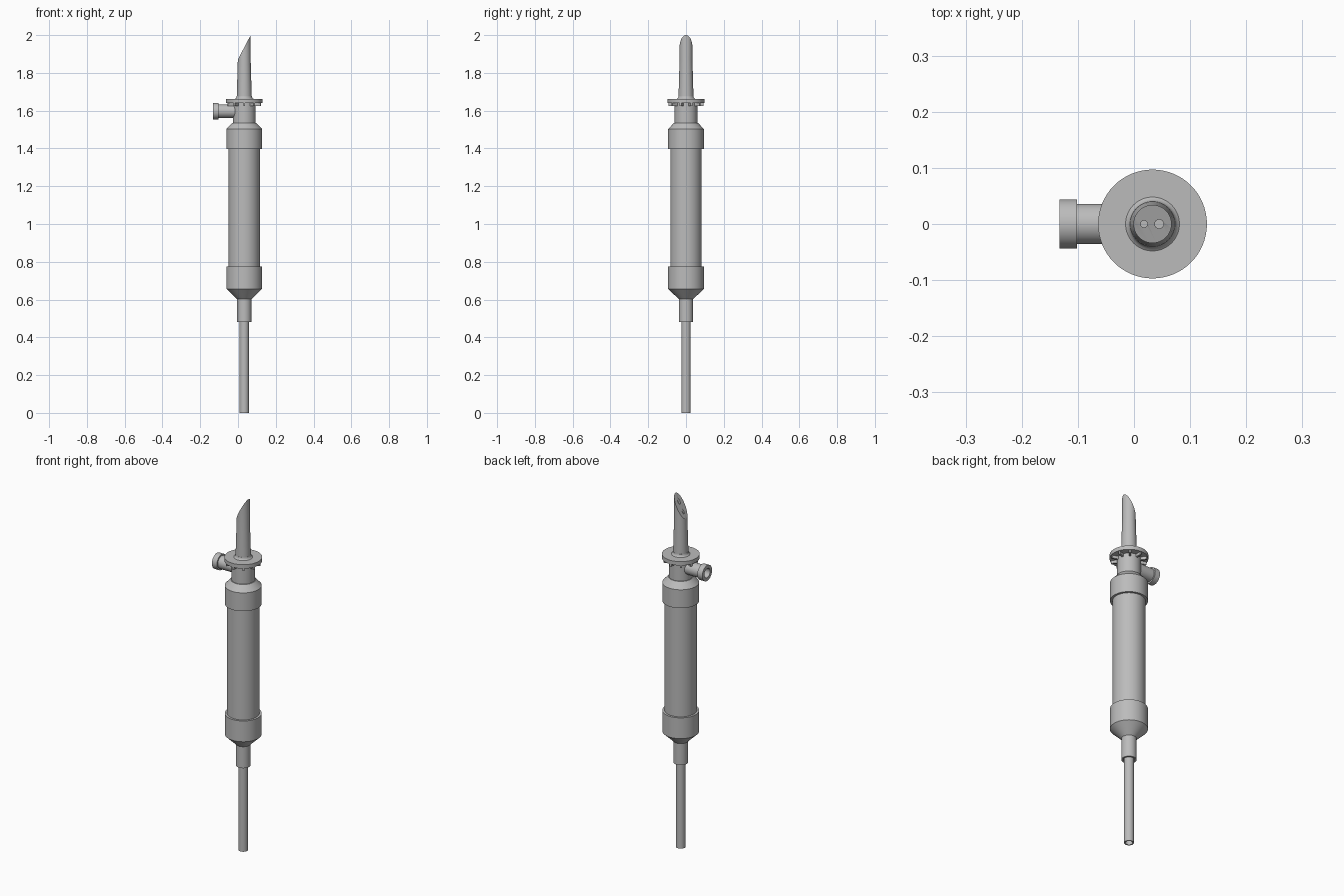
import bpy, bmesh, math
from mathutils import Vector, Matrix

if "Cube" in bpy.data.objects:
    bpy.data.objects.remove(bpy.data.objects["Cube"])

AXIS = 0.033  # x of the main axis
PORT_Z = 1.597

grey = bpy.data.materials.new("plain grey")
grey.use_nodes = True
grey.diffuse_color = (0.5, 0.5, 0.5, 1)
grey.node_tree.nodes["Principled BSDF"].inputs["Base Color"].default_value = (0.5, 0.5, 0.5, 1)


def finish(bm, name):
    bmesh.ops.recalc_face_normals(bm, faces=bm.faces)
    mesh = bpy.data.meshes.new(name)
    bm.to_mesh(mesh)
    bm.free()
    mesh.materials.append(grey)
    obj = bpy.data.objects.new(name, mesh)
    bpy.context.collection.objects.link(obj)
    return obj


def smooth(obj):
    bpy.ops.object.select_all(action='DESELECT')
    obj.select_set(True)
    bpy.context.view_layer.objects.active = obj
    bpy.ops.object.shade_smooth_by_angle(angle=math.radians(30))


def lathe(profile, matrix, closed=False, sides=64):
    """Spin (radius, height) points; open profiles start and end on the axis."""
    bm = bmesh.new()
    verts = [bm.verts.new((r, 0, h)) for r, h in profile]
    pairs = list(zip(verts, verts[1:])) + ([(verts[-1], verts[0])] if closed else [])
    edges = [bm.edges.new(p) for p in pairs]
    bmesh.ops.spin(bm, geom=verts + edges, cent=(0, 0, 0), axis=(0, 0, 1),
                   angle=2 * math.pi, steps=sides, use_merge=False)
    bmesh.ops.remove_doubles(bm, verts=bm.verts, dist=1e-5)
    bmesh.ops.transform(bm, matrix=matrix, verts=bm.verts)
    return bm


UP = Matrix.Translation((AXIS, 0, 0))


def turned(name, profile, closed=False, matrix=UP):
    obj = finish(lathe(profile, matrix, closed), name)
    smooth(obj)
    return obj


# Drip tube and its socket
turned("outlet_tube", [(0.025, 0), (0.025, 0.56), (0.019, 0.56), (0.019, 0)], closed=True)

# Lower cap with cone and hollow socket
turned("lower_cap", [(0, 0.53), (0.029, 0.53), (0.029, 0.48), (0.038, 0.48), (0.038, 0.602),
                     (0.095, 0.657), (0.095, 0.775), (0, 0.775)])

# Chamber
turned("chamber", [(0, 0.7), (0.083, 0.7), (0.083, 1.45), (0, 1.45)])

# Upper cap with shoulder and neck
turned("upper_cap", [(0, 1.398), (0.095, 1.398), (0.095, 1.502), (0.064, 1.535),
                     (0.06, 1.535), (0.06, 1.645), (0, 1.645)])

# Finger flange with a fillet at the spike base
turned("flange", [(0, 1.641), (0.097, 1.641), (0.097, 1.663), (0.048, 1.663),
                  (0.044, 1.666), (0.041, 1.671), (0.04, 1.678), (0, 1.678)])

# Radial ribs under the flange
bm = bmesh.new()
for i in range(10):
    turn = Matrix.Rotation(math.radians(36 * i - 90), 4, 'Z')
    size = Matrix.Diagonal((0.04, 0.01, 0.02, 1))
    bmesh.ops.create_cube(bm, size=1, matrix=UP @ turn @ Matrix.Translation((0.072, 0, 1.635)) @ size)
finish(bm, "flange_ribs")

# Spike with slanted tip
bm = lathe([(0, 1.66), (0.04, 1.66), (0.034, 1.87), (0.034, 2.05), (0, 2.05)], UP)
low, high = Vector((AXIS - 0.034, 0, 1.87)), Vector((AXIS + 0.034, 0, 2.0))
slope = high - low
cut = bmesh.ops.bisect_plane(bm, geom=bm.verts[:] + bm.edges[:] + bm.faces[:], plane_co=low,
                             plane_no=(-slope.z, 0, slope.x), clear_outer=True)
rim = [e for e in cut["geom_cut"] if isinstance(e, bmesh.types.BMEdge)]
bmesh.ops.contextual_create(bm, geom=rim)
spike = finish(bm, "spike")

# Fluid and air channels bored down the spike
for x, radius in ((0.018, 0.006), (0.045, 0.008)):
    bm = bmesh.new()
    bmesh.ops.create_cone(bm, cap_ends=True, segments=24, radius1=radius, radius2=radius, depth=0.4,
                          matrix=Matrix.Translation((x, 0, 1.92)))
    cutter = finish(bm, "channel_cutter")
    cutter.hide_render = True
    mod = spike.modifiers.new("channel", 'BOOLEAN')
    mod.object, mod.solver = cutter, 'EXACT'
    bpy.context.view_layer.objects.active = spike
    bpy.ops.object.modifier_apply(modifier=mod.name)
    bpy.data.objects.remove(cutter)
smooth(spike)

# Side port pointing right, with a collar and a hollow end
sideways = Matrix.Translation((0, 0, PORT_Z)) @ Matrix.Rotation(-math.pi / 2, 4, 'Y')
turned("side_port", [(0, -0.02), (0.036, -0.02), (0.036, 0.102), (0.044, 0.102), (0.044, 0.133),
                     (0.026, 0.133), (0.026, 0.09), (0, 0.09)], matrix=sideways)
